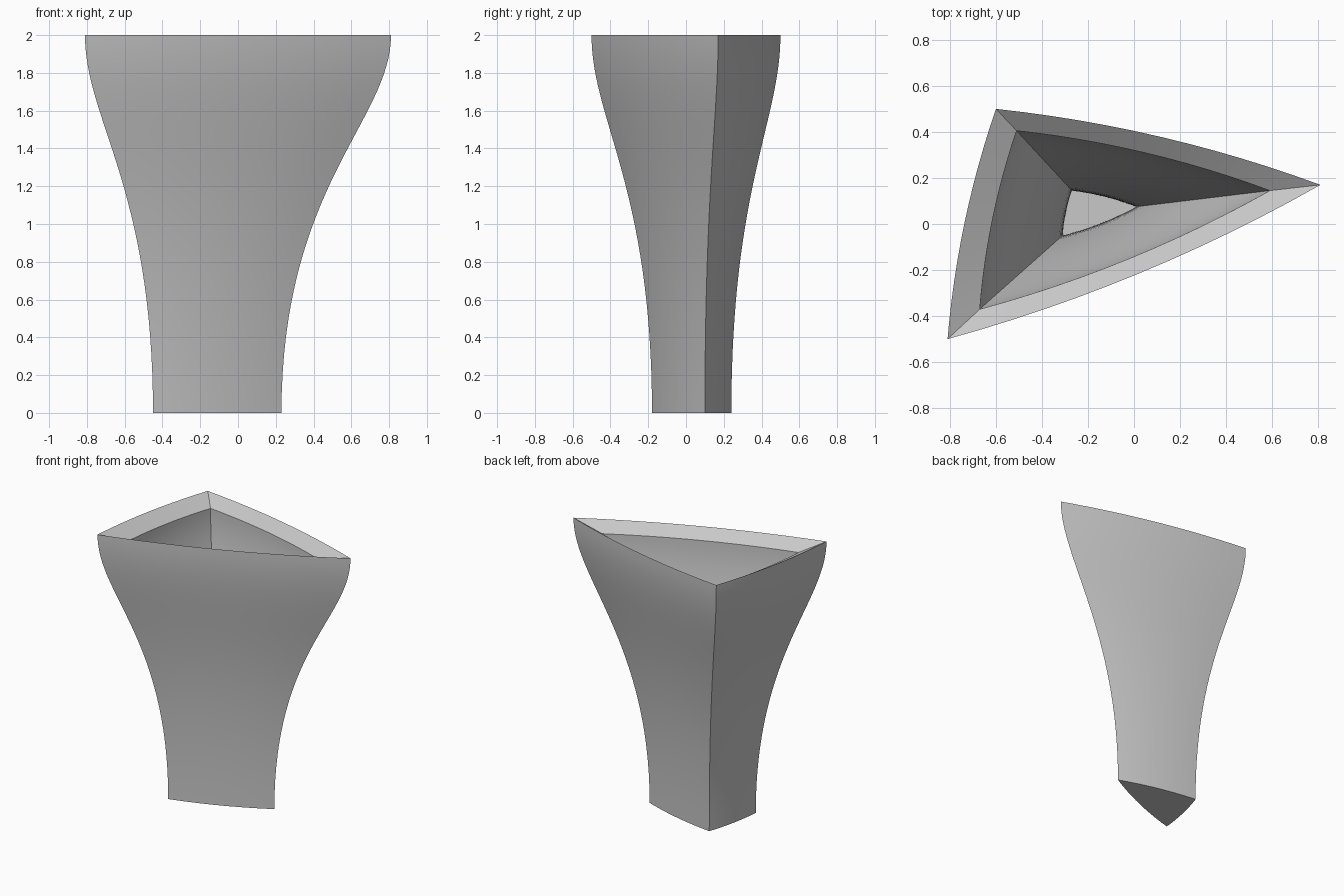
import bpy
import bmesh
from mathutils import Vector

cube = bpy.data.objects.get("Cube")
if cube:
    bpy.data.objects.remove(cube, do_unlink=True)

HEIGHT = 2.0
RINGS = 32         # levels from foot to mouth
SIDE_STEPS = 12    # segments along each bowed side
BOW = 0.031        # outward bow as a share of the side length
FLOOR = 0.07       # floor thickness, also the drop of the sloping rim

# Corners of the three-sided outline, at the mouth and at the foot
MOUTH = [Vector(p) for p in ((-0.81, -0.50), (0.81, 0.17), (-0.60, 0.50))]
FOOT = [Vector(p) for p in ((-0.45, -0.18), (0.23, 0.10), (-0.36, 0.24))]
# Shift from each outer corner to its inner corner
INSET = [Vector(p) for p in ((0.14, 0.13), (-0.22, -0.025), (0.09, -0.095))]


def outline(corners):
    """Triangle with gently bowed sides, counter-clockwise."""
    points = []
    for i, start in enumerate(corners):
        side = corners[(i + 1) % 3] - start
        outward = Vector((side.y, -side.x))
        for s in range(SIDE_STEPS):
            t = s / SIDE_STEPS
            points.append(start + side * t + outward * BOW * 4 * t * (1 - t))
    return points


def flare(t):
    """Height and spread along the S-shaped wall."""
    u = 1 - t
    z = 3 * u * u * t * 1.2 + 3 * u * t * t * 1.55 + t ** 3 * HEIGHT
    return z, t * t * (3 - 2 * t)


def wall_rings(bm, inner):
    rings = []
    for r in range(RINGS + 1):
        z, spread = flare(r / RINGS)
        corners = [f.lerp(m, spread) for f, m in zip(FOOT, MOUTH)]
        if inner:
            corners = [c + d for c, d in zip(corners, INSET)]
            z = FLOOR + z * (HEIGHT - 2 * FLOOR) / HEIGHT
        rings.append([bm.verts.new((p.x, p.y, z)) for p in outline(corners)])
    return rings


def bridge(bm, rings):
    for low, high in zip(rings, rings[1:]):
        n = len(low)
        for i in range(n):
            j = (i + 1) % n
            bm.faces.new((low[i], low[j], high[j], high[i]))


# Vase: outer wall up, sloping rim, inner wall down
bm = bmesh.new()
outer = wall_rings(bm, False)
inner = wall_rings(bm, True)
bridge(bm, outer + inner[::-1])
# Underside and inside floor
bm.faces.new(outer[0][::-1])
bm.faces.new(inner[0])
bmesh.ops.recalc_face_normals(bm, faces=bm.faces)

mesh = bpy.data.meshes.new("vase")
bm.to_mesh(mesh)
bm.free()
vase = bpy.data.objects.new("vase", mesh)
bpy.context.collection.objects.link(vase)

# Plain grey material
grey = bpy.data.materials.new("plain_grey")
grey.use_nodes = True
colour = (0.58, 0.58, 0.58, 1.0)
grey.diffuse_color = colour
grey.node_tree.nodes["Principled BSDF"].inputs["Base Color"].default_value = colour
mesh.materials.append(grey)

bpy.ops.object.select_all(action='DESELECT')
vase.select_set(True)
bpy.context.view_layer.objects.active = vase
bpy.ops.object.shade_smooth_by_angle()
